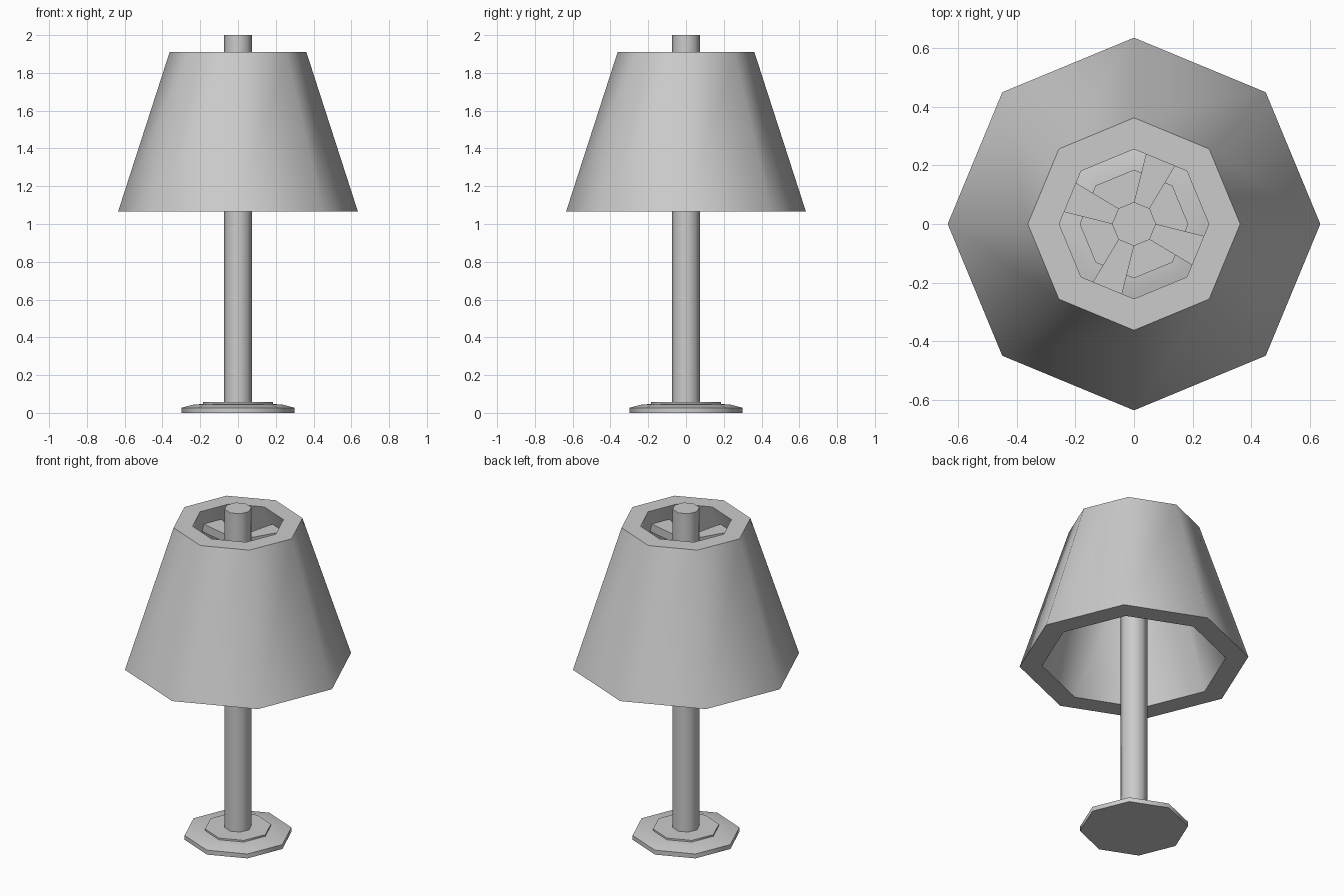
import bpy, math

if "Cube" in bpy.data.objects:
    bpy.data.objects.remove(bpy.data.objects["Cube"])

SIDES = 8


def make_object(name, verts, faces):
    mesh = bpy.data.meshes.new(name)
    mesh.from_pydata(verts, [], faces)
    obj = bpy.data.objects.new(name, mesh)
    bpy.context.collection.objects.link(obj)
    return obj


def lathe(name, profile, ring=False):
    """Turn (radius, z) points into an octagonal solid; ring closes the profile on itself."""
    n = len(profile)
    verts = [(r * math.cos(k * math.tau / SIDES), r * math.sin(k * math.tau / SIDES), z)
             for r, z in profile for k in range(SIDES)]
    faces = []
    for i in range(n if ring else n - 1):
        a, b = i * SIDES, ((i + 1) % n) * SIDES
        for k in range(SIDES):
            m = (k + 1) % SIDES
            faces.append((a + k, a + m, b + m, b + k))
    if not ring:
        faces.append(tuple(reversed(range(SIDES))))
        faces.append(tuple(range((n - 1) * SIDES, n * SIDES)))
    obj = make_object(name, verts, faces)
    bpy.ops.object.select_all(action='DESELECT')
    obj.select_set(True)
    bpy.context.view_layer.objects.active = obj
    bpy.ops.object.shade_smooth_by_angle(angle=math.radians(50))
    return obj


# Stepped base
lathe("base", [(0.30, 0), (0.30, 0.027), (0.235, 0.044), (0.185, 0.047), (0.185, 0.057)])

# Pole
lathe("pole", [(0.075, 0.05), (0.075, 2.0)])

# Thick hollow shade
lathe("lampshade", [(0.635, 1.065), (0.362, 1.91), (0.255, 1.91), (0.51, 1.065)], ring=True)

# Four flared spokes joining pole and shade
for i in range(4):
    a = math.radians(67.5 + 90 * i)
    c, s = math.cos(a), math.sin(a)
    verts = []
    for z in (1.765, 1.815):
        for d, w in ((0.069, -0.0287), (0.30, -0.063), (0.30, 0.063), (0.069, 0.0287)):
            verts.append((d * c - w * s, d * s + w * c, z))
    faces = [(3, 2, 1, 0), (4, 5, 6, 7)]
    faces += [(k, (k + 1) % 4, (k + 1) % 4 + 4, k + 4) for k in range(4)]
    make_object(f"spoke_{i + 1}", verts, faces)
